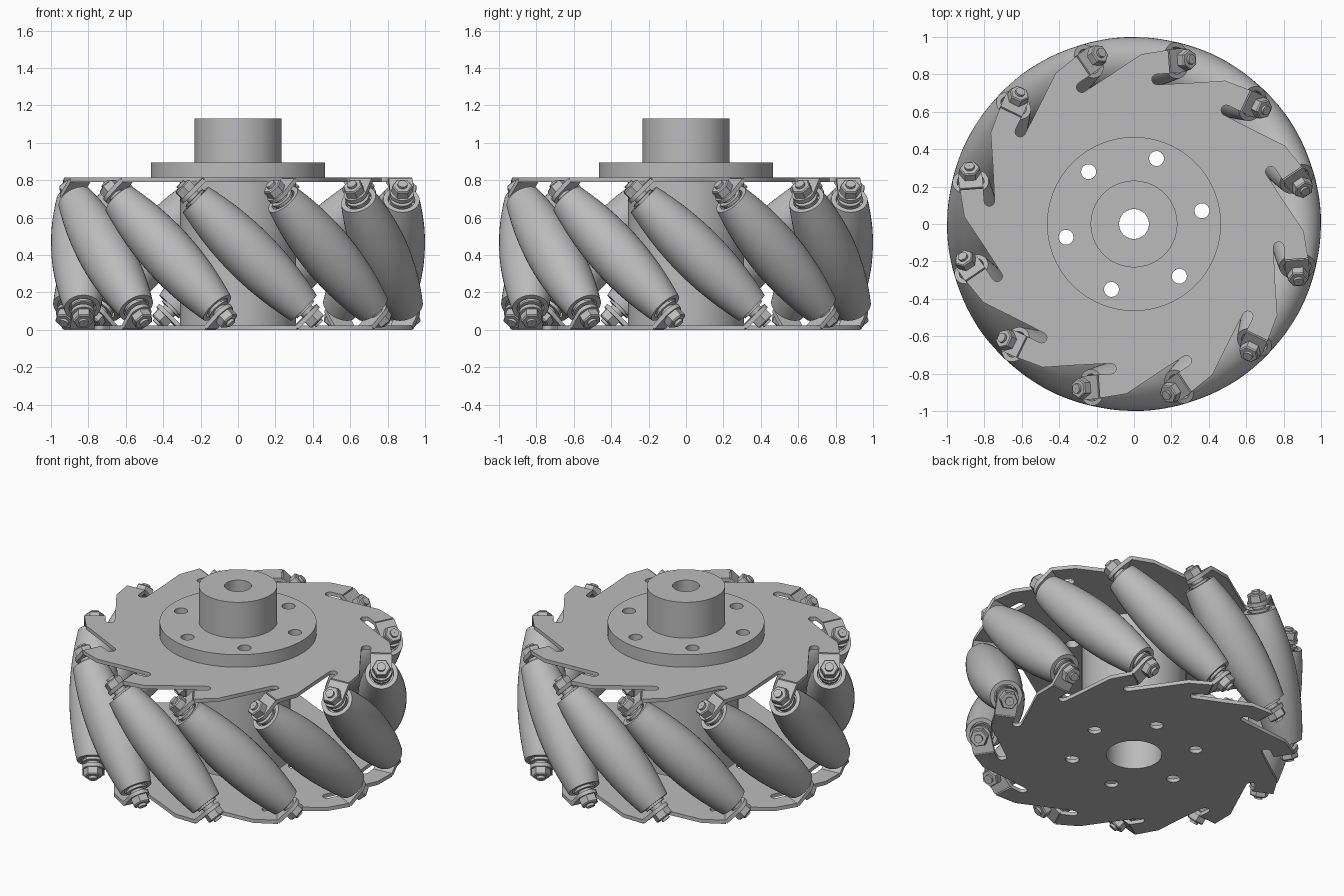
import bpy, bmesh
from math import sin, cos, pi, radians, sqrt
from mathutils import Matrix, Vector

if "Cube" in bpy.data.objects:
    bpy.data.objects.remove(bpy.data.objects["Cube"])

COUNT = 12          # rollers around the wheel
AXIS_R = 0.855      # distance of roller axes from the wheel centre
MID = 0.407         # mid height between the two plates
PLATE = 0.024       # sheet thickness
TAB_AT = 0.455      # tab position along the roller axis
START = radians(4.2)
STEP = 2 * pi / COUNT

metal = bpy.data.materials.new("grey_metal")
metal.use_nodes = True
grey = (0.5, 0.5, 0.5, 1)
metal.diffuse_color = grey
metal.node_tree.nodes["Principled BSDF"].inputs["Base Color"].default_value = grey


def finish(obj):
    bpy.ops.object.select_all(action='DESELECT')
    obj.select_set(True)
    bpy.context.view_layer.objects.active = obj
    bpy.ops.object.shade_smooth_by_angle(angle=radians(35))
    return obj


def lathe(name, profile, sides=48):
    """Spin a closed (radius, height) profile around z."""
    bm = bmesh.new()
    rings = []
    for i in range(sides):
        a = 2 * pi * i / sides
        rings.append([bm.verts.new((r * cos(a), r * sin(a), z)) for r, z in profile])
    n = len(profile)
    for i in range(sides):
        p, q = rings[i], rings[(i + 1) % sides]
        for j in range(n):
            k = (j + 1) % n
            bm.faces.new((p[j], q[j], q[k], p[k]))
    bmesh.ops.recalc_face_normals(bm, faces=bm.faces)
    mesh = bpy.data.meshes.new(name)
    bm.to_mesh(mesh)
    bm.free()
    mesh.materials.append(metal)
    obj = bpy.data.objects.new(name, mesh)
    bpy.context.collection.objects.link(obj)
    return finish(obj)


def tube(name, inner, outer, low, high, sides=64):
    return lathe(name, [(inner, low), (outer, low), (outer, high), (inner, high)], sides)


def sheet(name, loops, thickness):
    """Filled flat outline with holes, centred on z = 0."""
    curve = bpy.data.curves.new(name, 'CURVE')
    curve.dimensions = '2D'
    curve.fill_mode = 'BOTH'
    curve.extrude = thickness / 2
    for pts in loops:
        spline = curve.splines.new('POLY')
        spline.points.add(len(pts) - 1)
        for point, (x, y) in zip(spline.points, pts):
            point.co = (x, y, 0, 1)
        spline.use_cyclic_u = True
    obj = bpy.data.objects.new(name, curve)
    bpy.context.collection.objects.link(obj)
    bpy.ops.object.select_all(action='DESELECT')
    obj.select_set(True)
    bpy.context.view_layer.objects.active = obj
    bpy.ops.object.convert(target='MESH')
    obj = bpy.context.view_layer.objects.active
    obj.data.materials.clear()
    obj.data.materials.append(metal)
    bm = bmesh.new()
    bm.from_mesh(obj.data)
    bmesh.ops.remove_doubles(bm, verts=bm.verts, dist=0.0001)
    bmesh.ops.recalc_face_normals(bm, faces=bm.faces)
    bm.to_mesh(obj.data)
    bm.free()
    return finish(obj)


def arc(cx, cy, r, start, end, n):
    return [(cx + r * cos(start + (end - start) * i / n),
             cy + r * sin(start + (end - start) * i / n)) for i in range(n + 1)]


def circle(cx, cy, r, n=32):
    return arc(cx, cy, r, 0, 2 * pi, n)[:-1]


def bolt_holes(first):
    return [circle(0.37 * cos(first + k * pi / 3), 0.37 * sin(first + k * pi / 3), 0.04, 24)
            for k in range(6)]


def plate_outline():
    """Saw-tooth disc: each tooth ends at a bend line and is freed by a round slot."""
    tooth = [(0.825, -0.03), (0.902, 0.105), (0.915, 0.25), (0.79, 0.25)]
    tooth += [(x, y) for x, y in arc(0.762, 0.18, 0.028, 0, -pi, 8)]
    pts = []
    for k in range(COUNT):
        a = -k * STEP
        for r, c in tooth:
            pts.append((r * cos(a) + c * sin(a), r * sin(a) - c * cos(a)))
    return pts


# Side plates; the lower one is the upper one turned over
lift = Matrix.Translation((0, 0, MID))
turn = Matrix.Rotation(START, 4, 'Z')
flip = Matrix.Rotation(pi, 4, 'X')
raise_plate = Matrix.Translation((0, 0, MID - PLATE / 2))
hole_turn = radians(11) - START
top_plate = sheet("top_plate", [plate_outline(), circle(0, 0, 0.08)] + bolt_holes(hole_turn), PLATE)
top_plate.matrix_world = lift @ turn @ raise_plate
bottom_plate = sheet("bottom_plate", [plate_outline(), circle(0, 0, 0.165, 48)] + bolt_holes(-hole_turn), PLATE)
bottom_plate.matrix_world = lift @ turn @ flip @ raise_plate

# Hub: hollow core, drilled flange and shaft collar
tube("core", 0.165, 0.31, PLATE, 2 * MID - PLATE)
flange = sheet("flange", [circle(0, 0, 0.465, 96), circle(0, 0, 0.08)] + bolt_holes(radians(11)), 0.082)
flange.location.z = 0.855
tube("collar", 0.08, 0.232, 0.894, 1.13)

# Roller: barrel that follows the wheel's outer radius, with recessed ends
HALF = 0.41
barrel = [(1 - sqrt(AXIS_R ** 2 + s * s / 2), s)
          for s in [HALF * (i / 10 - 1) for i in range(21)]]
ends = [(0.072, HALF), (0.068, HALF - 0.03), (0.02, HALF - 0.03)]
roller = lathe("roller", barrel + ends + [(r, -s) for r, s in reversed(ends)], 40)

# Spindle and the hardware for one end
spindle = lathe("spindle", [(0.001, -0.53), (0.026, -0.53), (0.026, 0.53), (0.001, 0.53)], 20)
bushing = lathe("bushing", [(0.02, 0.375), (0.058, 0.375), (0.058, 0.412), (0.064, 0.412),
                            (0.064, 0.424), (0.04, 0.424), (0.04, 0.444), (0.02, 0.444)], 28)
nut = lathe("nut", [(0.02, 0.466), (0.056, 0.466), (0.056, 0.508), (0.05, 0.515), (0.02, 0.515)], 6)

# Bent tab with rounded tip
bend = (MID - PLATE / 2 - TAB_AT / sqrt(2)) * sqrt(2)
tab = sheet("tab", [[(0.062, bend), (-0.066, bend)] + arc(0, 0, 0.064, pi, 2 * pi, 16)], PLATE)
tab.data.transform(Matrix.Translation((0, 0, TAB_AT)))


def place(source, matrix, first):
    obj = source
    if not first:
        obj = source.copy()
        bpy.context.collection.objects.link(obj)
    obj.matrix_world = matrix


# Repeat rollers, tilted by 45 degrees, around the wheel
for k in range(COUNT):
    a = START + k * STEP
    out = Vector((cos(a), sin(a), 0))
    side = Vector((sin(a), -cos(a), 0))
    up = Vector((0, 0, 1))
    axis = (side + up).normalized()
    across = (up - side).normalized()
    frame = Matrix((out, across, axis)).transposed().to_4x4()
    frame.translation = out * AXIS_R + up * MID
    for part in (roller, spindle):
        place(part, frame, k == 0)
    for part in (bushing, nut, tab):
        place(part, frame, k == 0)
        place(part, frame @ flip, False)
